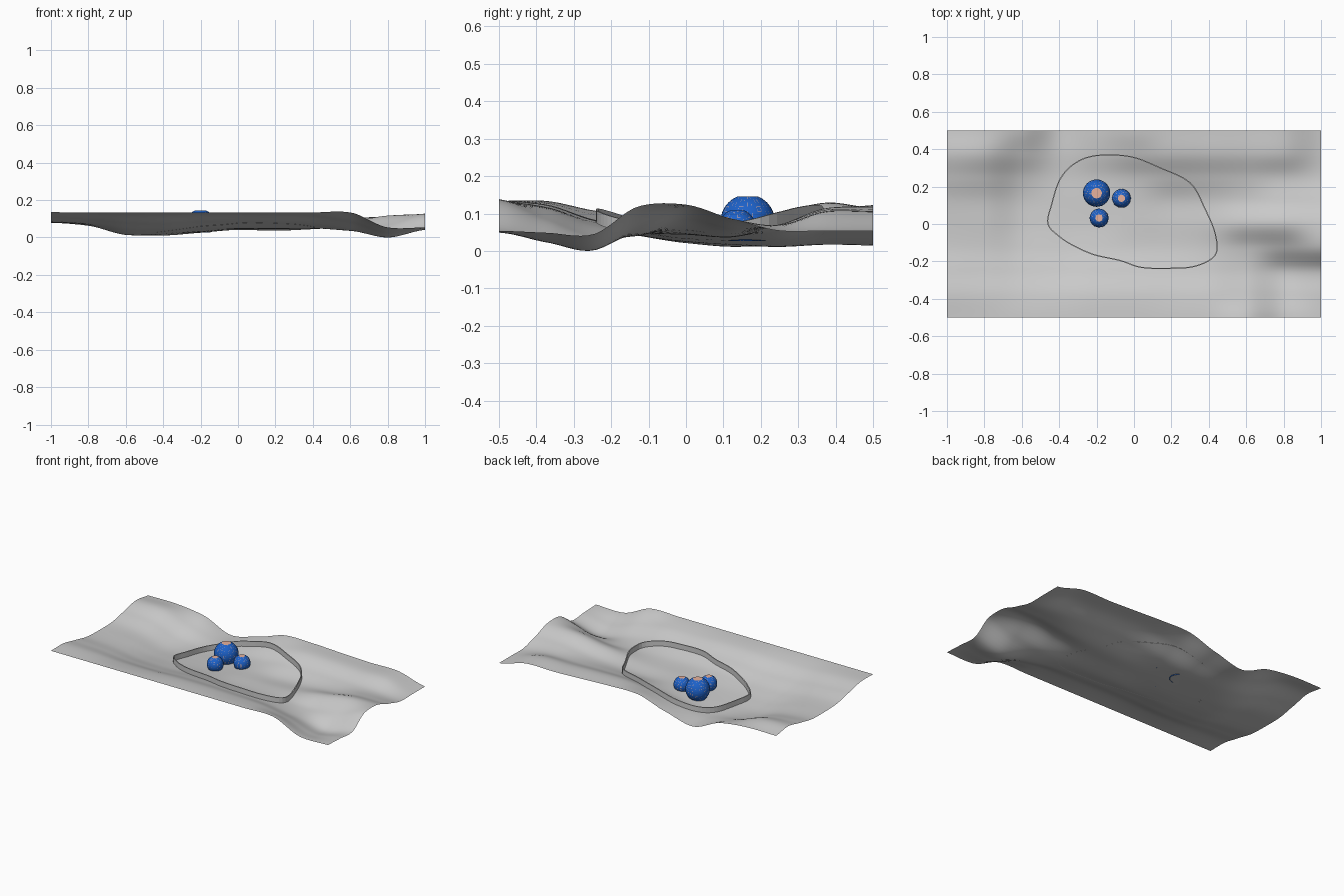
import bpy, bmesh, math
from mathutils import Vector

if "Cube" in bpy.data.objects:
    bpy.data.objects.remove(bpy.data.objects["Cube"])


def material(name, rgb):
    m = bpy.data.materials.new(name)
    m.diffuse_color = (*rgb, 1)
    m.use_nodes = True
    m.node_tree.nodes["Principled BSDF"].inputs["Base Color"].default_value = m.diffuse_color
    return m


GREY = material("grey", (0.6, 0.6, 0.6))
BLUE = material("blue", (0.012, 0.12, 0.58))
PINK = material("salmon", (0.85, 0.47, 0.36))

# Coarse heights in millimetres: rows front to back, columns left to right
ROWS = [
    (135, 135, 135, 135, 135, 135, 135, 135, 135, 55, 55),
    (135, 130, 120, 120, 125, 125, 120, 115, 85, 25, 50),
    (110, 100, 80, 75, 85, 85, 80, 70, 40, 2, 45),
    (85, 75, 45, 42, 50, 52, 50, 50, 42, 65, 121),
    (80, 68, 25, 25, 33, 46, 45, 55, 85, 118, 125),
    (82, 65, 15, 17, 28, 42, 38, 46, 60, 85, 86),
    (105, 90, 28, 12, 28, 52, 70, 72, 70, 70, 55),
    (130, 125, 65, 18, 50, 95, 115, 112, 105, 105, 55),
    (115, 115, 92, 16, 60, 120, 120, 112, 105, 105, 55),
]


def spline(v, t):
    """Smooth curve through the values v, sampled at t counted in steps."""
    n = len(v) - 1
    i = max(0, min(n - 1, int(t)))
    f = t - i
    p0, p1, p2, p3 = v[max(i - 1, 0)], v[i], v[i + 1], v[min(i + 2, n)]
    m1, m2 = (p2 - p0) * 0.4, (p3 - p1) * 0.4
    return ((2*f**3 - 3*f*f + 1) * p1 + (f**3 - 2*f*f + f) * m1
            + (3*f*f - 2*f**3) * p2 + (f**3 - f*f) * m2)


def height(x, y):
    column = [spline(r, (x + 1) * 5) for r in ROWS]
    return max(0.0, spline(column, (y + 0.5) * 8) / 1000)


def add_object(name, bm, mats, smooth=True):
    me = bpy.data.meshes.new(name)
    bm.to_mesh(me)
    bm.free()
    for m in mats:
        me.materials.append(m)
    for p in me.polygons:
        p.use_smooth = smooth
    ob = bpy.data.objects.new(name, me)
    bpy.context.collection.objects.link(ob)
    return ob


# Terrain sheet
bm = bmesh.new()
bmesh.ops.create_grid(bm, x_segments=100, y_segments=50, size=1)
for v in bm.verts:
    v.co.y *= 0.5
    v.co.z = height(v.co.x, v.co.y)
low = min(v.co.z for v in bm.verts)
for v in bm.verts:
    v.co.z -= low
add_object("terrain", bm, [GREY])

# Thin upright border following the ground
OUTLINE = [(-.2, .366), (-.02, .36), (.14, .30), (.3, .22), (.38, .08),
           (.435, -.055), (.435, -.165), (.33, -.225), (.19, -.237),
           (.04, -.232), (-.075, -.195), (-.21, -.165), (-.315, -.12),
           (-.395, -.07), (-.46, 0), (-.44, .105), (-.395, .24), (-.315, .325)]
n, sub = len(OUTLINE), 5
path = []
for i in range(n):
    a, b, c, d = (Vector(OUTLINE[(i + k) % n]) for k in (-1, 0, 1, 2))
    for s in range(sub):
        f = s / sub
        path.append(b + 0.5 * f * (c - a + f * (2*a - 5*b + 4*c - d + f * (3*(b - c) + d - a))))
bm = bmesh.new()
rings = []
for i, p in enumerate(path):
    t = (path[(i + 1) % len(path)] - path[i - 1]).normalized()
    side = Vector((-t.y, t.x)) * 0.003
    z = height(p.x, p.y) - low
    rings.append([bm.verts.new((*(p + side * s), z + h))
                  for s, h in ((1, 0), (1, .034), (-1, .034), (-1, 0))])
for i, r in enumerate(rings):
    q = rings[(i + 1) % len(rings)]
    for k in range(4):
        bm.faces.new((r[k], q[k], q[(k + 1) % 4], r[(k + 1) % 4]))
bmesh.ops.recalc_face_normals(bm, faces=bm.faces)
add_object("border", bm, [GREY], smooth=False)

# Domes: spheres standing on the ground, with flat salmon tops and fine seams
for name, x, y, z, r in (("large_dome", -.2, .165, .078, .073),
                         ("right_dome", -.067, .137, .062, .05),
                         ("front_dome", -.187, .032, .062, .05)):
    bm = bmesh.new()
    bmesh.ops.create_uvsphere(bm, u_segments=32, v_segments=16, radius=r)
    top = r * math.cos(math.radians(22.5))
    ground = height(x, y) - low
    bmesh.ops.bisect_plane(bm, geom=bm.verts[:] + bm.edges[:] + bm.faces[:],
                           plane_co=(0, 0, ground - z), plane_no=(0, 0, 1),
                           clear_inner=True)
    for v in bm.verts:
        v.co.z = min(v.co.z, top)
        if v.is_boundary:
            v.co.z = height(x + v.co.x, y + v.co.y) - low - z
    seams = []
    for f in bm.faces:
        c = f.calc_center_median()
        column = int((math.atan2(c.y, c.x) + math.pi) / math.tau * 32)
        row = int(math.acos(max(-1, min(1, c.z / c.length))) / math.pi * 16)
        flat = c.z > top - r * 0.01
        f.material_index = 1 if flat else 0
        f.smooth = not flat
        if not flat and (column + 2 * row) % 4 == 0:
            seams.append(f)
    rims = bmesh.ops.inset_individual(bm, faces=seams, thickness=r * 0.014)
    for f in rims["faces"]:
        f.material_index = 1
    bmesh.ops.translate(bm, verts=bm.verts, vec=(x, y, z))
    add_object(name, bm, [BLUE, PINK])
    bpy.context.view_layer.objects.active = bpy.data.objects[name]
    bpy.data.objects[name].select_set(True)
    bpy.ops.object.shade_smooth_by_angle(angle=math.radians(18))
    bpy.data.objects[name].select_set(False)
